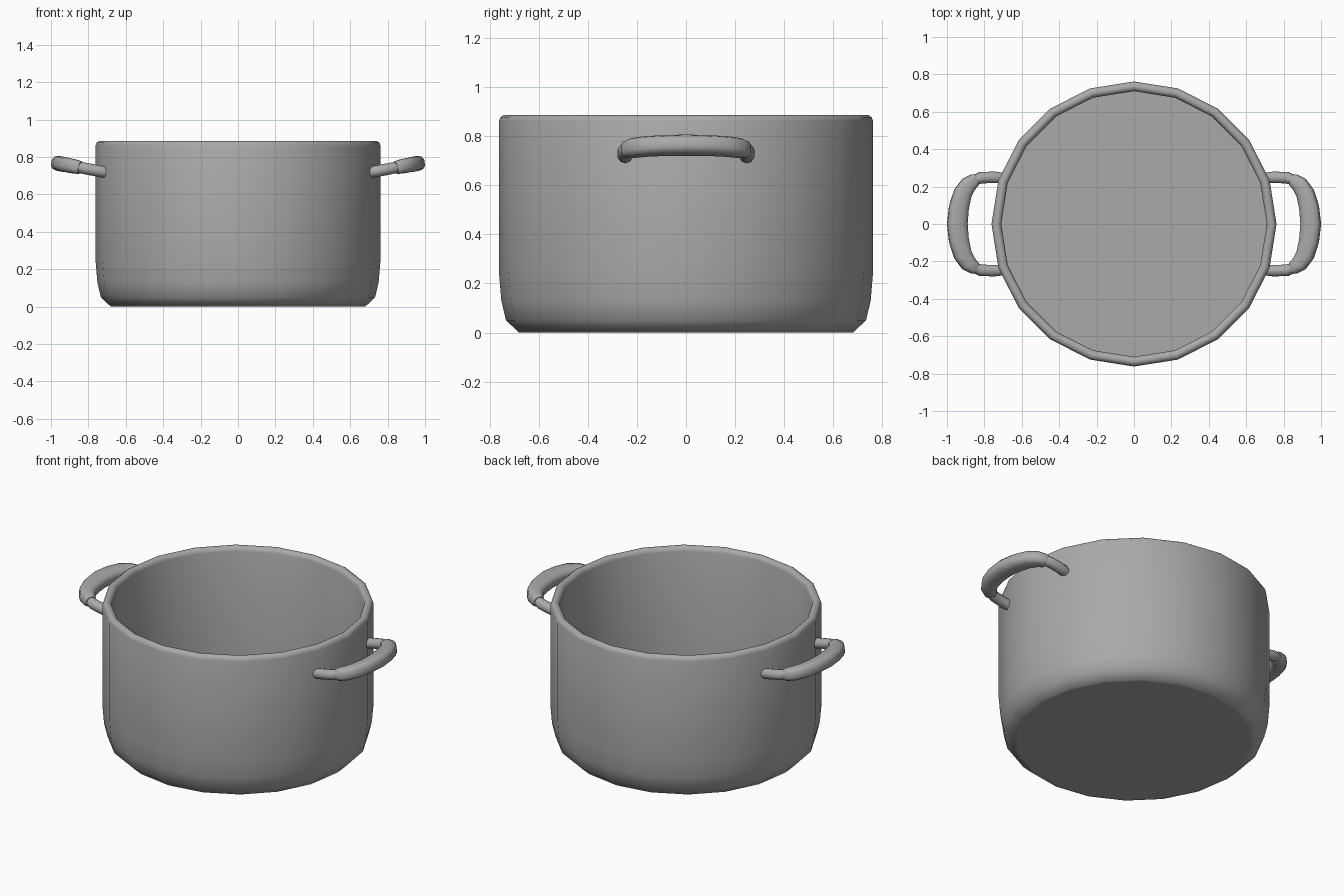
import bpy, bmesh, math
from mathutils import Vector

cube = bpy.data.objects.get("Cube")
if cube:
    bpy.data.objects.remove(cube, do_unlink=True)

# One plain grey metal for everything
GREY = (0.4, 0.4, 0.4, 1)
grey = bpy.data.materials.new("plain grey")
grey.use_nodes = True
grey.diffuse_color = GREY
grey.node_tree.nodes["Principled BSDF"].inputs["Base Color"].default_value = GREY


def finish(name, bm, angle):
    """Turn a bmesh into a smooth shaded object."""
    bmesh.ops.recalc_face_normals(bm, faces=bm.faces)
    mesh = bpy.data.meshes.new(name)
    bm.to_mesh(mesh)
    bm.free()
    mesh.materials.append(grey)
    obj = bpy.data.objects.new(name, mesh)
    bpy.context.collection.objects.link(obj)
    bpy.ops.object.select_all(action='DESELECT')
    obj.select_set(True)
    bpy.context.view_layer.objects.active = obj
    bpy.ops.object.shade_smooth_by_angle(angle=math.radians(angle))
    return obj


def lathe(name, profile, sides):
    """Spin a (radius, height) profile round z and close both ends."""
    bm = bmesh.new()
    verts = [bm.verts.new((r, 0, z)) for r, z in profile]
    edges = [bm.edges.new(pair) for pair in zip(verts, verts[1:])]
    bmesh.ops.spin(bm, geom=verts + edges, cent=(0, 0, 0), axis=(0, 0, 1),
                   angle=math.tau, steps=sides)
    bmesh.ops.remove_doubles(bm, verts=bm.verts, dist=0.0005)
    rims = [e for e in bm.edges if e.is_boundary]
    bmesh.ops.holes_fill(bm, edges=rims, sides=0)
    return finish(name, bm, 50)


SLOPE = 0.19                       # handles rise outward
UP = Vector((-SLOPE, 0, 1)).normalized()


def lift(x, y):
    return Vector((x, y, 0.745 + SLOPE * (x - 0.85)))


def sweep(name, path, sizes, sides, power):
    """Sweep a rounded section of (half width, half height) along a path."""
    bm = bmesh.new()
    rings = []
    for i, p in enumerate(path):
        tangent = path[min(i + 1, len(path) - 1)] - path[max(i - 1, 0)]
        side = tangent.cross(UP).normalized()
        ring = []
        for k in range(sides):
            a = math.tau * (k + 0.5) / sides
            c, s = math.cos(a), math.sin(a)
            u = math.copysign(abs(c) ** power, c) * sizes[i][0]
            v = math.copysign(abs(s) ** power, s) * sizes[i][1]
            ring.append(bm.verts.new(p + side * u + UP * v))
        rings.append(ring)
    for a, b in zip(rings, rings[1:]):
        for k in range(sides):
            n = (k + 1) % sides
            bm.faces.new((a[k], a[n], b[n], b[k]))
    bm.faces.new(rings[0])
    bm.faces.new(rings[-1])
    obj = finish(name, bm, 50)
    mirror = obj.modifiers.new("Mirror", 'MIRROR')
    mirror.use_axis = (True, False, False)
    return obj


# Pot: flat base, rounded lower wall, rolled rim, straight inside, flat floor
lathe("pot_body", [
    (0.66, 0), (0.68, 0), (0.733, 0.05), (0.752, 0.13), (0.762, 0.25),
    (0.762, 0.86), (0.756, 0.877), (0.743, 0.885), (0.729, 0.885),
    (0.716, 0.877), (0.71, 0.86), (0.71, 0.06)], 20)

# Grips: thick curved bars, widest in the middle
half = [(0.842, 0.238), (0.852, 0.234), (0.885, 0.212), (0.915, 0.165),
        (0.936, 0.09)]
half_sizes = [(0.031, 0.031), (0.036, 0.036), (0.044, 0.039),
              (0.049, 0.04), (0.053, 0.04)]
grip = ([lift(x, y) for x, y in half] + [lift(0.945, 0)]
        + [lift(x, -y) for x, y in reversed(half)])
sweep("handle_grips", grip, half_sizes + [(0.055, 0.041)] + half_sizes[::-1],
      12, 0.7)

# Stems: thin rods joining each grip to the wall
for label, sign in (("front", -1), ("back", 1)):
    stem = [lift(x, sign * y) for x, y in
            [(0.7, 0.243), (0.73, 0.249), (0.77, 0.249),
             (0.82, 0.247), (0.855, 0.232), (0.88, 0.215)]]
    sweep(label + "_handle_stems", stem,
          [(0.029, 0.029)] + [(0.032, 0.031)] * 3 + [(0.028, 0.028)] * 2, 10, 1)
